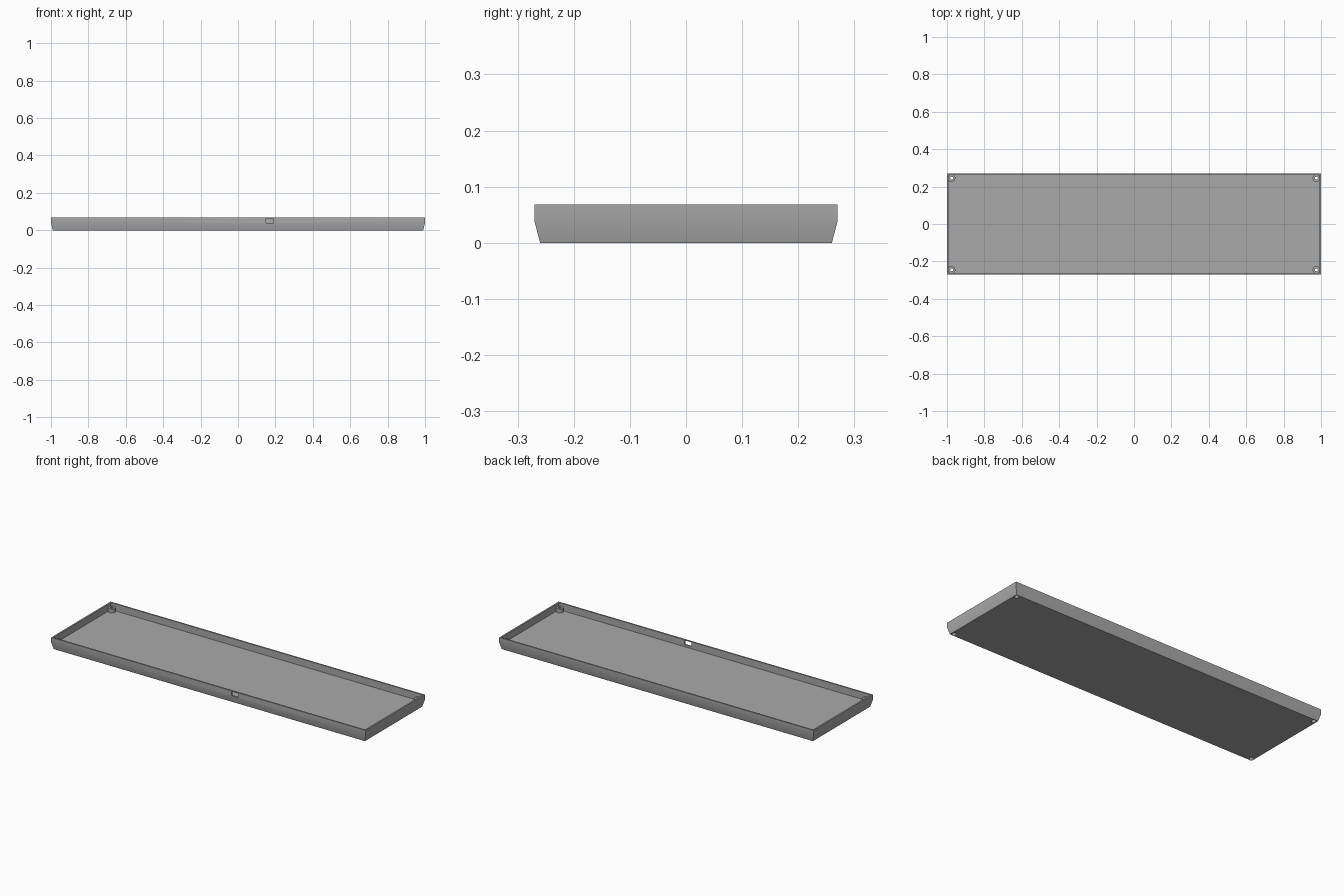
import bpy, bmesh, math

cube = bpy.data.objects.get("Cube")
if cube:
    bpy.data.objects.remove(cube, do_unlink=True)

HX, HY, TOP = 1.0, 0.27, 0.068
FLOOR, WALL = 0.028, 0.009
CORNERS = [(sx * 0.975, sy * 0.245) for sx in (-1, 1) for sy in (-1, 1)]

grey = bpy.data.materials.new("case grey")
grey.use_nodes = True
grey.diffuse_color = (0.4, 0.4, 0.4, 1)
grey.node_tree.nodes["Principled BSDF"].inputs["Base Color"].default_value = (0.4, 0.4, 0.4, 1)


def finish(name, bm):
    bmesh.ops.recalc_face_normals(bm, faces=bm.faces)
    mesh = bpy.data.meshes.new(name)
    bm.to_mesh(mesh)
    bm.free()
    mesh.materials.append(grey)
    obj = bpy.data.objects.new(name, mesh)
    bpy.context.collection.objects.link(obj)
    return obj


def prism(name, x, y, z0, z1, radius, sides):
    bm = bmesh.new()
    bmesh.ops.create_cone(bm, cap_ends=True, segments=sides, radius1=radius,
                          radius2=radius, depth=z1 - z0)
    bmesh.ops.translate(bm, verts=bm.verts, vec=(x, y, (z0 + z1) / 2))
    return finish(name, bm)


def boolean(target, tool, operation):
    mod = target.modifiers.new(tool.name, 'BOOLEAN')
    mod.object, mod.operation, mod.solver = tool, operation, 'EXACT'
    bpy.context.view_layer.objects.active = target
    bpy.ops.object.modifier_apply(modifier=mod.name)
    bpy.data.objects.remove(tool, do_unlink=True)


# Tray shell: rectangular rings from the base, up the outside, down to the floor
bm = bmesh.new()
rings = []
for inset, z in [(0.01, 0), (0, 0.038), (0, TOP), (WALL, TOP), (WALL, FLOOR)]:
    x, y = HX - inset, HY - inset
    rings.append([bm.verts.new(p) for p in
                  ((-x, -y, z), (x, -y, z), (x, y, z), (-x, y, z))])
for low, high in zip(rings, rings[1:]):
    for i in range(4):
        j = (i + 1) % 4
        bm.faces.new((low[i], low[j], high[j], high[i]))
bm.faces.new(rings[0][::-1])
bm.faces.new(rings[-1])
tray = finish("tray", bm)

# Corner screw posts with through holes and hexagonal recesses underneath
for x, y in CORNERS:
    boolean(tray, prism("screw_post", x, y, 0.02, 0.05, 0.02, 24), 'UNION')
for x, y in CORNERS:
    boolean(tray, prism("screw_hole", x, y, -0.02, 0.06, 0.008, 16), 'DIFFERENCE')
    boolean(tray, prism("nut_recess", x, y, -0.02, 0.02, 0.0145, 6), 'DIFFERENCE')

# Cable port through the front wall
bm = bmesh.new()
bmesh.ops.create_cube(bm, size=1)
bmesh.ops.scale(bm, verts=bm.verts, vec=(0.042, 0.04, 0.024))
bmesh.ops.translate(bm, verts=bm.verts, vec=(0.17, -HY, 0.052))
boolean(tray, finish("cable_port", bm), 'DIFFERENCE')

# Soft outer flare, crisp rims
bpy.ops.object.select_all(action='DESELECT')
tray.select_set(True)
bpy.context.view_layer.objects.active = tray
bpy.ops.object.shade_smooth_by_angle(angle=math.radians(30))
